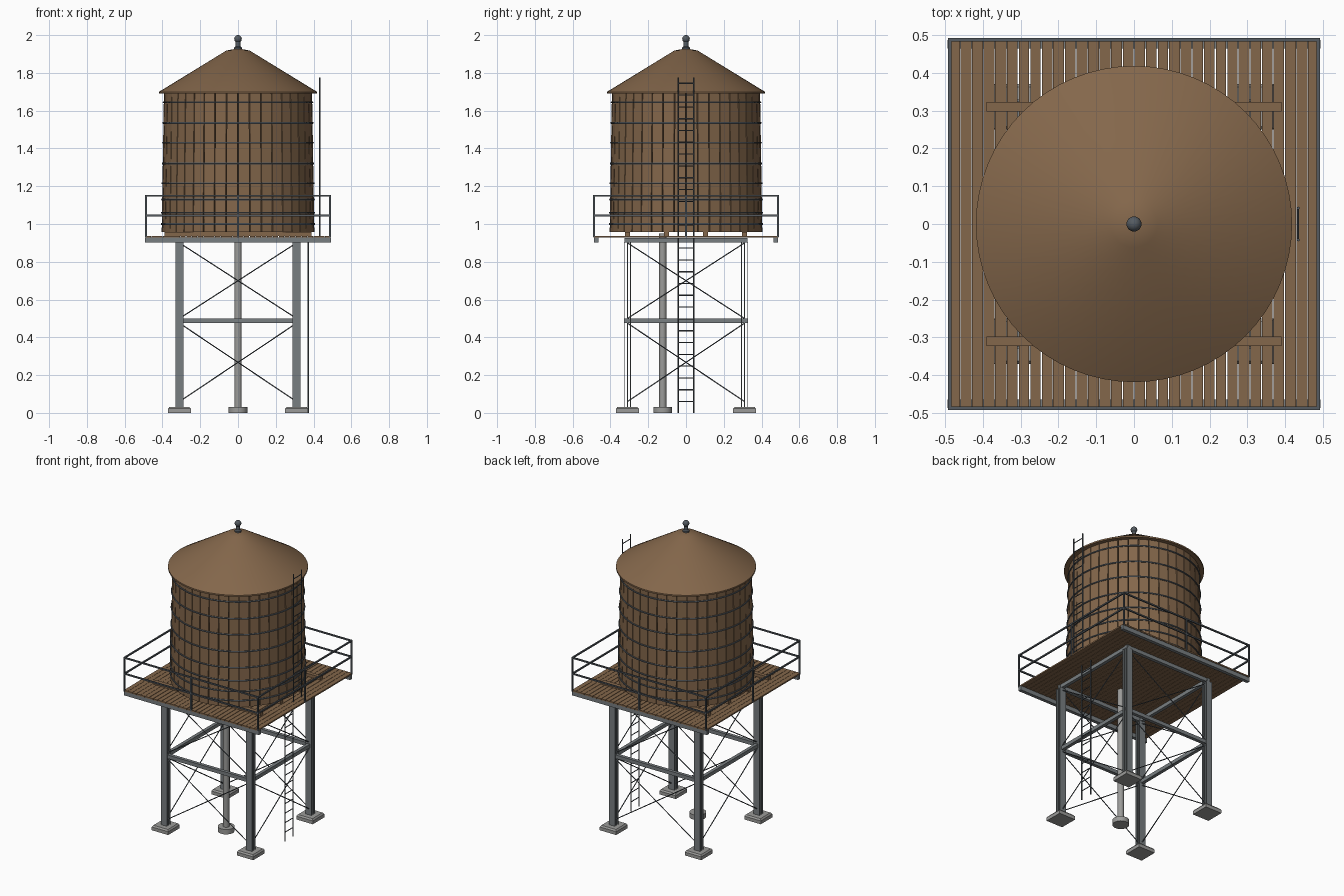
import bpy, bmesh, math, random
from mathutils import Vector, Matrix

cube = bpy.data.objects.get("Cube")
if cube:
    bpy.data.objects.remove(cube)
random.seed(4)


def material(name, rgb):
    m = bpy.data.materials.new(name)
    m.use_nodes = True
    m.diffuse_color = (*rgb, 1)
    m.node_tree.nodes["Principled BSDF"].inputs["Base Color"].default_value = (*rgb, 1)
    return m


WOOD = material("brown wood", (0.23, 0.135, 0.07))
STEEL = material("grey steel", (0.19, 0.21, 0.22))
DARK = material("dark steel", (0.09, 0.105, 0.12))
CONCRETE = material("pale concrete", (0.33, 0.33, 0.32))


def finish(name, bm, mat, smooth=False):
    bmesh.ops.recalc_face_normals(bm, faces=bm.faces)
    mesh = bpy.data.meshes.new(name)
    bm.to_mesh(mesh)
    bm.free()
    mesh.materials.append(mat)
    ob = bpy.data.objects.new(name, mesh)
    bpy.context.collection.objects.link(ob)
    if smooth:
        bpy.ops.object.select_all(action="DESELECT")
        ob.select_set(True)
        bpy.context.view_layer.objects.active = ob
        bpy.ops.object.shade_smooth_by_angle(angle=math.radians(35))
    return ob


def box(bm, centre, size):
    mat = Matrix.Translation(centre) @ Matrix.Diagonal((*size, 1))
    return bmesh.ops.create_cube(bm, size=1, matrix=mat)["verts"]


def rod(bm, a, b, r, sides=8):
    a, b = Vector(a), Vector(b)
    d = b - a
    mat = Matrix.Translation((a + b) / 2) @ d.to_track_quat("Z", "Y").to_matrix().to_4x4()
    bmesh.ops.create_cone(bm, cap_ends=True, segments=sides, radius1=r, radius2=r,
                          depth=d.length, matrix=mat)


def lathe(bm, profile, sides, close=False):
    rings = []
    for r, z in profile:
        if r == 0:
            rings.append([bm.verts.new((0, 0, z))] * sides)
        else:
            rings.append([bm.verts.new((r * math.cos(t), r * math.sin(t), z))
                          for t in (math.tau * i / sides for i in range(sides))])
    pairs = list(zip(rings, rings[1:])) + ([(rings[-1], rings[0])] if close else [])
    for low, high in pairs:
        for i in range(sides):
            j = (i + 1) % sides
            bm.faces.new(list(dict.fromkeys((low[i], low[j], high[j], high[i]))))


LEG = 0.31
corners = [(sx * LEG, sy * LEG) for sx in (-1, 1) for sy in (-1, 1)]

# Footings with a chamfered top
bm = bmesh.new()
for x, y in corners:
    box(bm, (x, y, 0.011), (0.12, 0.12, 0.022))
    for v in box(bm, (x, y, 0.027), (0.12, 0.12, 0.01)):
        if v.co.z > 0.03:
            v.co.x += (x - v.co.x) * 0.12
            v.co.y += (y - v.co.y) * 0.12
finish("footings", bm, CONCRETE)

# Legs: parallel steel plates
bm = bmesh.new()
for x, y in corners:
    for off in (-0.017, 0, 0.017):
        box(bm, (x, y + off, 0.467), (0.044, 0.005, 0.875))
finish("legs", bm, STEEL)

# Horizontal beams between the legs
bm = bmesh.new()
for z in (0.487, 0.915):
    for s in (-LEG, LEG):
        box(bm, (0, s, z), (0.65, 0.022, 0.024))
        box(bm, (s, 0, z), (0.022, 0.65, 0.024))
finish("leg_beams", bm, STEEL)

# Diagonal tie rods
bm = bmesh.new()
for low, high in ((0.06, 0.475), (0.5, 0.9)):
    for s in (-LEG, LEG):
        for d in (-LEG, LEG):
            rod(bm, (-d, s, low), (d, s, high), 0.003, 6)
            rod(bm, (s, -d, low), (s, d, high), 0.003, 6)
finish("cross_braces", bm, DARK)

# Supply pipe and its round foot
bm = bmesh.new()
rod(bm, (0, -0.123, 0.02), (0, -0.123, 0.95), 0.019, 24)
finish("supply_pipe", bm, CONCRETE, True)
bm = bmesh.new()
rod(bm, (0, -0.123, 0), (0, -0.123, 0.032), 0.05, 24)
finish("pipe_foot", bm, CONCRETE, True)

# Deck: edge beams and planks
bm = bmesh.new()
for s in (-1, 1):
    box(bm, (0, s * 0.475, 0.915), (0.985, 0.022, 0.028))
finish("deck_edge_beams", bm, STEEL)
bm = bmesh.new()
count = 32
pitch = 0.98 / count
for i in range(count):
    gap = random.uniform(0.001, 0.004)
    box(bm, (-0.49 + pitch * (i + 0.5), 0, 0.933), (pitch - gap, 0.98, 0.009))
finish("deck_planks", bm, WOOD)

# Joists under the tank
bm = bmesh.new()
for y in (-0.31, -0.103, 0.103, 0.31):
    box(bm, (0, y, 0.947), (0.78, 0.025, 0.02))
finish("tank_joists", bm, WOOD)

# Guard rail
bm = bmesh.new()
R = 0.487
for s in (-R, R):
    for z in (1.045, 1.15):
        box(bm, (0, s, z), (2 * R + 0.01, 0.009, 0.009))
        box(bm, (s, 0, z), (0.009, 2 * R + 0.01, 0.009))
    for x, y in ((s, -R), (s, R), (s, 0), (0, s)):
        box(bm, (x, y, 1.04), (0.009, 0.009, 0.22))
finish("guard_rail", bm, DARK)

# Tank: inner shell and tapering staves
BOTTOM, TOP = 0.957, 1.70


def tank_radius(z):
    return 0.405 - 0.012 * (z - BOTTOM) / (TOP - BOTTOM)


bm = bmesh.new()
lathe(bm, [(0, BOTTOM), (0.386, BOTTOM), (0.376, TOP), (0, TOP)], 40)
finish("tank_shell", bm, WOOD)
bm = bmesh.new()
staves = 40
for i in range(staves):
    spin = Matrix.Rotation(math.tau * (i + 0.5) / staves, 3, "Z")
    depth = 0.018
    for v in box(bm, (0, 0, (BOTTOM + TOP) / 2), (depth, 0.058, TOP - BOTTOM)):
        v.co.y *= tank_radius(v.co.z) / 0.4
        v.co.x += tank_radius(v.co.z) - depth / 2 - 0.002
        v.co = spin @ v.co
finish("tank_staves", bm, WOOD)

# Tank hoops, closer together near the bottom
bm = bmesh.new()
for z in (1.0, 1.06, 1.13, 1.215, 1.32, 1.43, 1.535, 1.645):
    r = tank_radius(z)
    ring = [(r + 0.005 * math.cos(a), z + 0.005 * math.sin(a))
            for a in (math.tau * k / 6 for k in range(6))]
    lathe(bm, ring, 60, close=True)
finish("tank_hoops", bm, DARK, True)

# Roof cone with a shallow cap
bm = bmesh.new()
lathe(bm, [(0, 1.69), (0.418, 1.69), (0.418, 1.70), (0.062, 1.918), (0, 1.93)], 64)
finish("roof", bm, WOOD, True)

# Roof finial
bm = bmesh.new()
lathe(bm, [(0, 1.92), (0.02, 1.92), (0.02, 1.935), (0.013, 1.94), (0.013, 1.97), (0, 1.97)], 20)
bmesh.ops.create_uvsphere(bm, u_segments=20, v_segments=12, radius=0.02,
                          matrix=Matrix.Translation((0, 0, 1.98)))
finish("finial", bm, DARK, True)


# Ladders on the left side: ground to deck, then deck to roof
def ladder(name, x, low, high, first):
    bm = bmesh.new()
    for y in (-0.042, 0.042):
        rod(bm, (x, y, low), (x, y, high), 0.004)
    z = first
    while z < high:
        rod(bm, (x, -0.042, z), (x, 0.042, z), 0.003, 6)
        z += 0.0625
    finish(name, bm, DARK)


ladder("lower_ladder", 0.372, 0, 0.925, 0.06)
ladder("upper_ladder", 0.434, 0.935, 1.775, 0.995)
